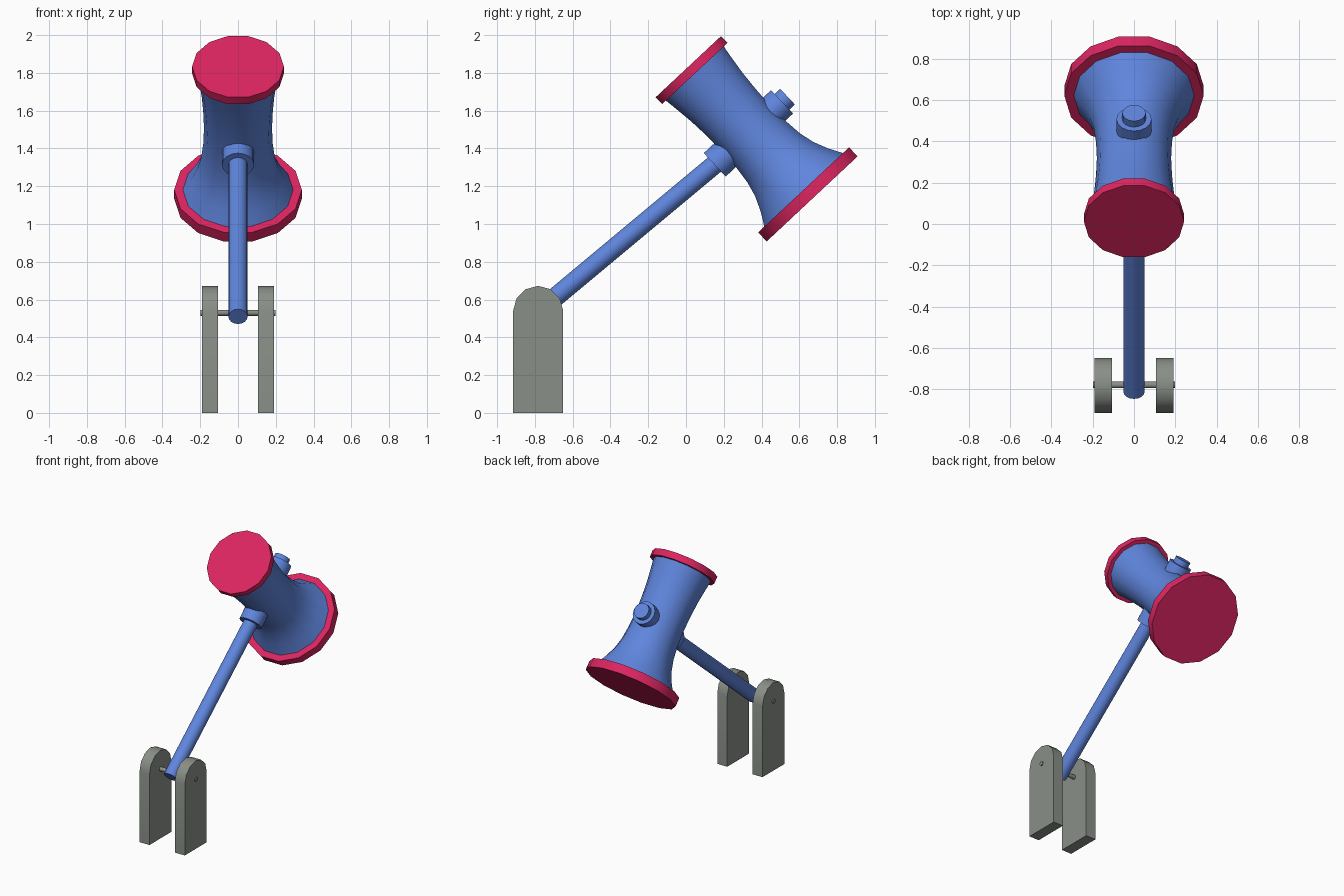
import bpy, bmesh, math
from mathutils import Vector, Matrix

cube = bpy.data.objects.get("Cube")
if cube:
    bpy.data.objects.remove(cube, do_unlink=True)


def material(name, rgb):
    m = bpy.data.materials.new(name)
    m.use_nodes = True
    m.diffuse_color = (*rgb, 1)
    bsdf = next(n for n in m.node_tree.nodes if n.type == 'BSDF_PRINCIPLED')
    bsdf.inputs["Base Color"].default_value = (*rgb, 1)
    return m


BLUE = material("blue", (0.115, 0.235, 0.72))
CRIMSON = material("crimson", (0.72, 0.019, 0.12))
GREY = material("grey", (0.25, 0.275, 0.242))


def finish(name, bm, mat):
    bmesh.ops.recalc_face_normals(bm, faces=bm.faces)
    me = bpy.data.meshes.new(name)
    bm.to_mesh(me)
    bm.free()
    me.materials.append(mat)
    ob = bpy.data.objects.new(name, me)
    bpy.context.collection.objects.link(ob)
    bpy.ops.object.select_all(action='DESELECT')
    ob.select_set(True)
    bpy.context.view_layer.objects.active = ob
    bpy.ops.object.shade_smooth_by_angle(angle=math.radians(35))
    return ob


def lathe(name, profile, origin, axis, sides, mat):
    """Capped solid of revolution; profile is (distance along axis, radius)."""
    d = Vector(axis).normalized()
    u = Vector((1, 0, 0)) if abs(d.x) < 0.9 else Vector((0, 1, 0))
    v = d.cross(u)
    o = Vector(origin)
    bm = bmesh.new()
    rings = []
    for t, r in profile:
        ring = []
        for i in range(sides):
            a = 2 * math.pi * i / sides
            ring.append(bm.verts.new(o + d * t + (u * math.cos(a) + v * math.sin(a)) * r))
        rings.append(ring)
    for a, b in zip(rings, rings[1:]):
        for i in range(sides):
            j = (i + 1) % sides
            bm.faces.new((a[i], a[j], b[j], b[i]))
    bm.faces.new(rings[0])
    bm.faces.new(rings[-1])
    return finish(name, bm, mat)


# Head frame: axis runs from the small cap down to the large cap
top = Vector((0, 0.0125, 1.833))
axis = Vector((0, 0.683, -0.73)).normalized()
side = Vector((0, 0.73, 0.683)).normalized()
centre = top + axis * 0.475

# Head: waisted body with two caps
lathe("head_body", [(0.03, 0.218), (0.12, 0.205), (0.22, 0.192), (0.33, 0.184),
                    (0.45, 0.18), (0.56, 0.184), (0.66, 0.195), (0.74, 0.215),
                    (0.82, 0.25), (0.91, 0.302)], top, axis, 14, BLUE)
lathe("small_cap", [(0, 0.243), (0.05, 0.243)], top, axis, 14, CRIMSON)
lathe("large_cap", [(0.893, 0.338), (0.959, 0.338)], top, axis, 14, CRIMSON)

# Collar and stepped end knob of the handle
lathe("handle_collar", [(0.1, 0.085), (0.253, 0.085)], centre, -side, 16, BLUE)
lathe("end_knob", [(0.1, 0.085), (0.235, 0.085), (0.235, 0.057), (0.275, 0.057)],
      centre, side, 16, BLUE)

# Handle
start = Vector((0, -0.815, 0.51))
end = centre - side * 0.22
lathe("handle", [(0, 0.051), ((end - start).length, 0.051)], start, end - start, 16, BLUE)

# Pivot pin
lathe("pivot_pin", [(-0.198, 0.016), (0.198, 0.016)], (0, -0.78, 0.53), (1, 0, 0), 12, GREY)

# Round-topped support posts
outline = [(-0.915, 0), (-0.65, 0)]
for i in range(7):
    a = math.pi * i / 6
    outline.append((-0.7825 + 0.1325 * math.cos(a), 0.54 + 0.1325 * math.sin(a)))
for name, s in (("left_post", 1), ("right_post", -1)):
    bm = bmesh.new()
    face = bm.faces.new([bm.verts.new((s * 0.107, y, z)) for y, z in outline])
    ext = bmesh.ops.extrude_face_region(bm, geom=[face])
    bmesh.ops.translate(bm, vec=(s * 0.084, 0, 0),
                        verts=[g for g in ext["geom"] if isinstance(g, bmesh.types.BMVert)])
    finish(name, bm, GREY)
